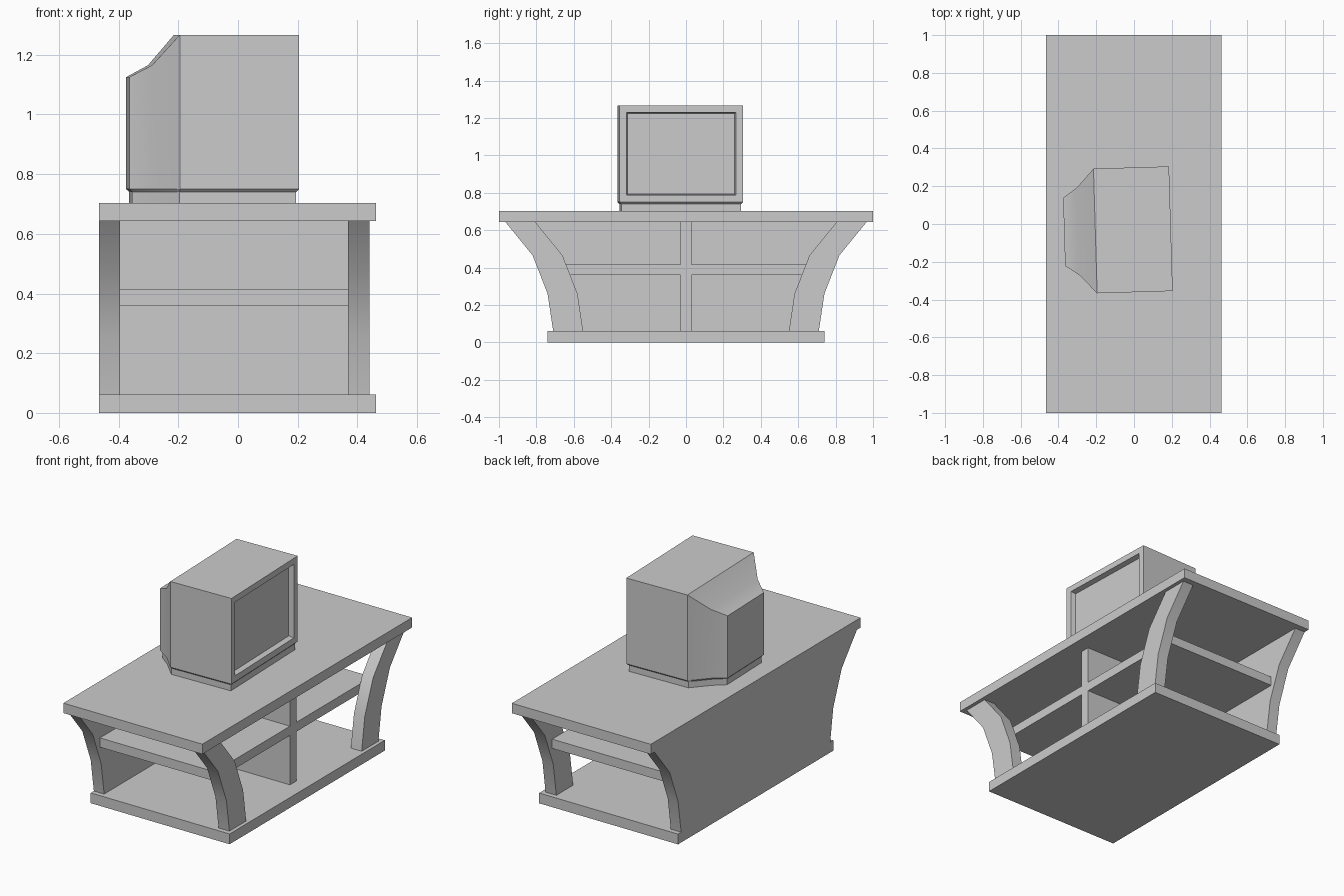
import bpy, bmesh, math

if "Cube" in bpy.data.objects:
    bpy.data.objects.remove(bpy.data.objects["Cube"])

# outer side curve of the stand (y, z), bottom to top
CURVE = [(0.71, 0.06), (0.74, 0.26), (0.82, 0.465), (0.965, 0.643)]
LEG_W = 0.16


def finish(name, bm):
    bmesh.ops.recalc_face_normals(bm, faces=bm.faces)
    me = bpy.data.meshes.new(name)
    bm.to_mesh(me)
    bm.free()
    ob = bpy.data.objects.new(name, me)
    bpy.context.collection.objects.link(ob)
    bpy.ops.object.select_all(action='DESELECT')
    ob.select_set(True)
    bpy.context.view_layer.objects.active = ob
    bpy.ops.object.shade_smooth_by_angle(angle=math.radians(30))
    return ob


def loft(name, rings, edit=None):
    """Skin equal-length rings of 3D points and cap both ends."""
    bm = bmesh.new()
    vs = [[bm.verts.new(p) for p in r] for r in rings]
    n = len(rings[0])
    for a, b in zip(vs, vs[1:]):
        for i in range(n):
            j = (i + 1) % n
            bm.faces.new((a[i], a[j], b[j], b[i]))
    bm.faces.new(vs[0])
    last = bm.faces.new(vs[-1])
    if edit:
        bmesh.ops.recalc_face_normals(bm, faces=bm.faces)
        edit(bm, last)
    return finish(name, bm)


def box(name, x0, x1, y, z0, z1):
    ring = [(x0, -y), (x1, -y), (x1, y), (x0, y)]
    return loft(name, [[(a, b, z) for a, b in ring] for z in (z0, z1)])


def slab(name, profile, x0, x1):
    return loft(name, [[(x, y, z) for y, z in profile] for x in (x0, x1)])


# stand boards
box("table_top", -0.465, 0.462, 1.0, 0.643, 0.703)
box("base_board", -0.465, 0.462, 0.74, 0.0, 0.062)
box("shelf", -0.396, 0.368, 0.75, 0.36, 0.416)
box("lower_divider", -0.396, 0.368, 0.03, 0.062, 0.36)
box("upper_divider", -0.396, 0.368, 0.03, 0.416, 0.643)

# closed panel with curved ends
slab("back_panel", CURVE + [(-y, z) for y, z in reversed(CURVE)], -0.465, -0.396)

# curved legs on the open side
for side, label in ((-1, "left"), (1, "right")):
    prof = CURVE + [(y - LEG_W, z) for y, z in reversed(CURVE)]
    slab(label + "_leg", [(side * y, z) for y, z in prof], 0.368, 0.44)

# television body: sections (depth, half width, top height) from back to screen
SECTIONS = [(-0.565, 0.18, 1.125), (-0.49, 0.233, 1.165), (-0.40, 0.33, 1.267), (0, 0.33, 1.267)]
BOTTOM = 0.75


def recess(bm, face):
    bmesh.ops.inset_region(bm, faces=[face], thickness=0.052)
    bmesh.ops.inset_region(bm, faces=[face], thickness=0.01, depth=-0.03)


body = loft("television_body",
            [[(u, -h, BOTTOM), (u, h, BOTTOM), (u, h, t), (u, -h, t)] for u, h, t in SECTIONS],
            recess)


# plinth following the body outline, slightly inset
def outline(d, z):
    half = [(u + (d if i == 0 else -d if i == 3 else 0), h - d)
            for i, (u, h, t) in enumerate(SECTIONS)]
    return [(u, -h, z) for u, h in half] + [(u, h, z) for u, h in reversed(half)]


plinth = loft("television_plinth", [outline(0.01, 0.703), outline(0.01, 0.74), outline(0.0, BOTTOM)])

# the television sits slightly turned
for ob in (body, plinth):
    ob.location = (0.195, -0.025, 0)
    ob.rotation_euler.z = math.radians(1.7)
